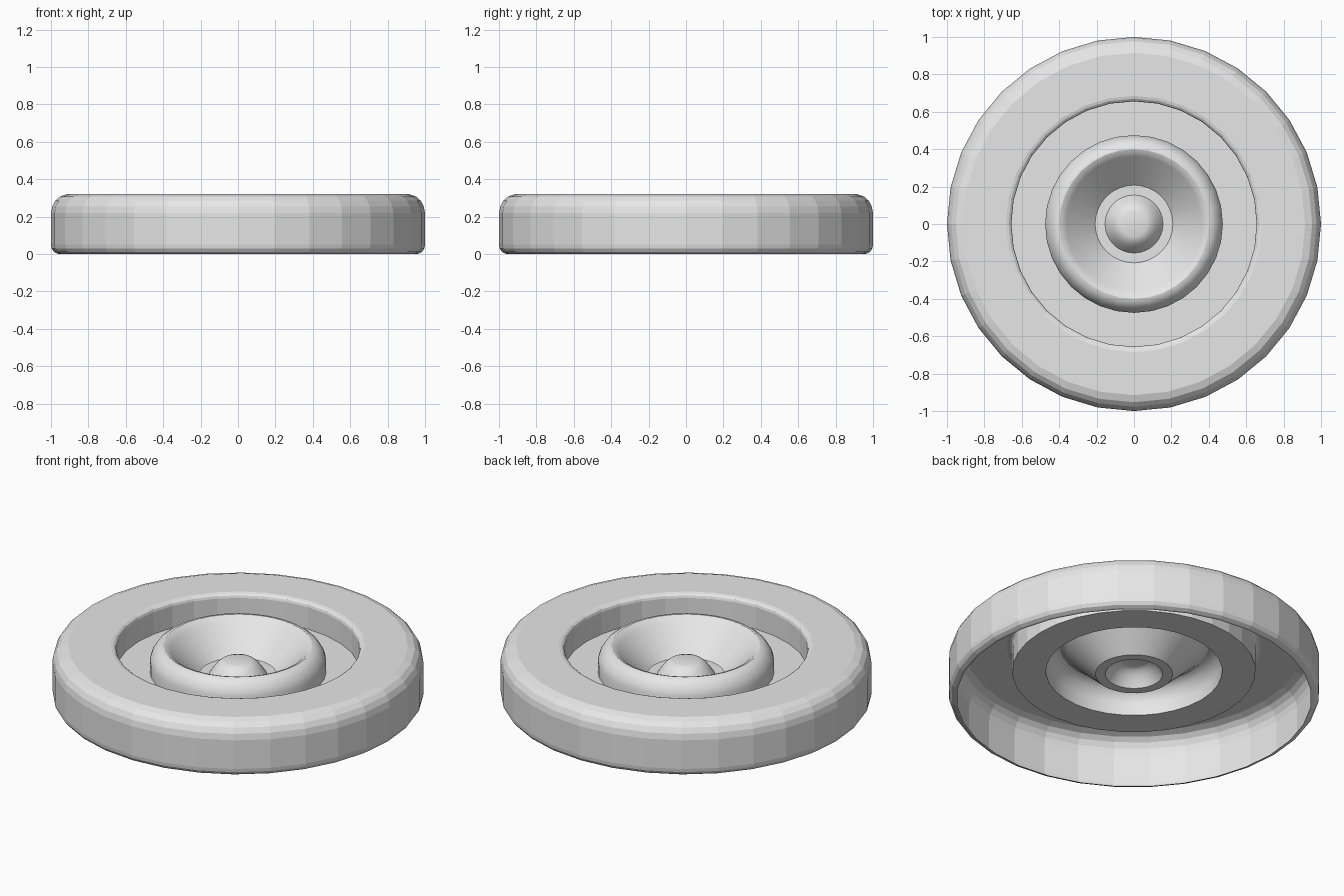
import bpy, math

if "Cube" in bpy.data.objects:
    bpy.data.objects.remove(bpy.data.objects["Cube"])

SIDES = 32

grey = bpy.data.materials.new("plain grey")
grey.diffuse_color = (0.8, 0.8, 0.8, 1.0)
grey.use_nodes = True
grey.node_tree.nodes["Principled BSDF"].inputs["Base Color"].default_value = grey.diffuse_color


def lathe(name, profile, smooth_angle=None):
    """Spin an (r, z) profile, listed from outside to inside, into a thin shell."""
    verts, faces = [], []
    for r, z in profile:
        for i in range(SIDES):
            a = 2 * math.pi * i / SIDES
            verts.append((r * math.cos(a), r * math.sin(a), z))
    for j in range(len(profile) - 1):
        for i in range(SIDES):
            k = (i + 1) % SIDES
            faces.append((j * SIDES + i, j * SIDES + k,
                          (j + 1) * SIDES + k, (j + 1) * SIDES + i))
    mesh = bpy.data.meshes.new(name)
    mesh.from_pydata(verts, [], faces)
    mesh.materials.append(grey)
    ob = bpy.data.objects.new(name, mesh)
    bpy.context.collection.objects.link(ob)
    if smooth_angle:
        bpy.ops.object.select_all(action='DESELECT')
        ob.select_set(True)
        bpy.context.view_layer.objects.active = ob
        bpy.ops.object.shade_smooth_by_angle(angle=math.radians(smooth_angle))
    return ob


# Hollow outer rim: rolled bottom edge, wall, rounded shoulder, flat top, inner wall
lathe("outer_rim", [(0.955, 0), (0.965, 0.002), (0.985, 0.012), (0.997, 0.03), (1, 0.05),
                    (1, 0.22), (0.993, 0.255), (0.977, 0.285), (0.953, 0.307), (0.915, 0.32),
                    (0.685, 0.32), (0.67, 0.316), (0.66, 0.308), (0.656, 0.295),
                    (0.656, 0.165)])

# Flat floor of the ring channel
lathe("channel_floor", [(0.656, 0.165), (0.475, 0.165)])

# Raised hub ring with a rounded lip and a conical bowl inside
lathe("hub_bowl", [(0.475, 0.165), (0.475, 0.235), (0.465, 0.265), (0.445, 0.295),
                   (0.42, 0.314), (0.4, 0.318), (0.38, 0.31), (0.362, 0.293),
                   (0.208, 0.148)], 30)

# Flat bottom of the bowl
lathe("bowl_floor", [(0.208, 0.148), (0.155, 0.148)])

# Small centre knob with a flat cap
lathe("centre_knob", [(0.155, 0.148), (0.138, 0.175), (0.115, 0.205), (0.09, 0.226),
                      (0.068, 0.233), (0.0005, 0.233)], 30)
